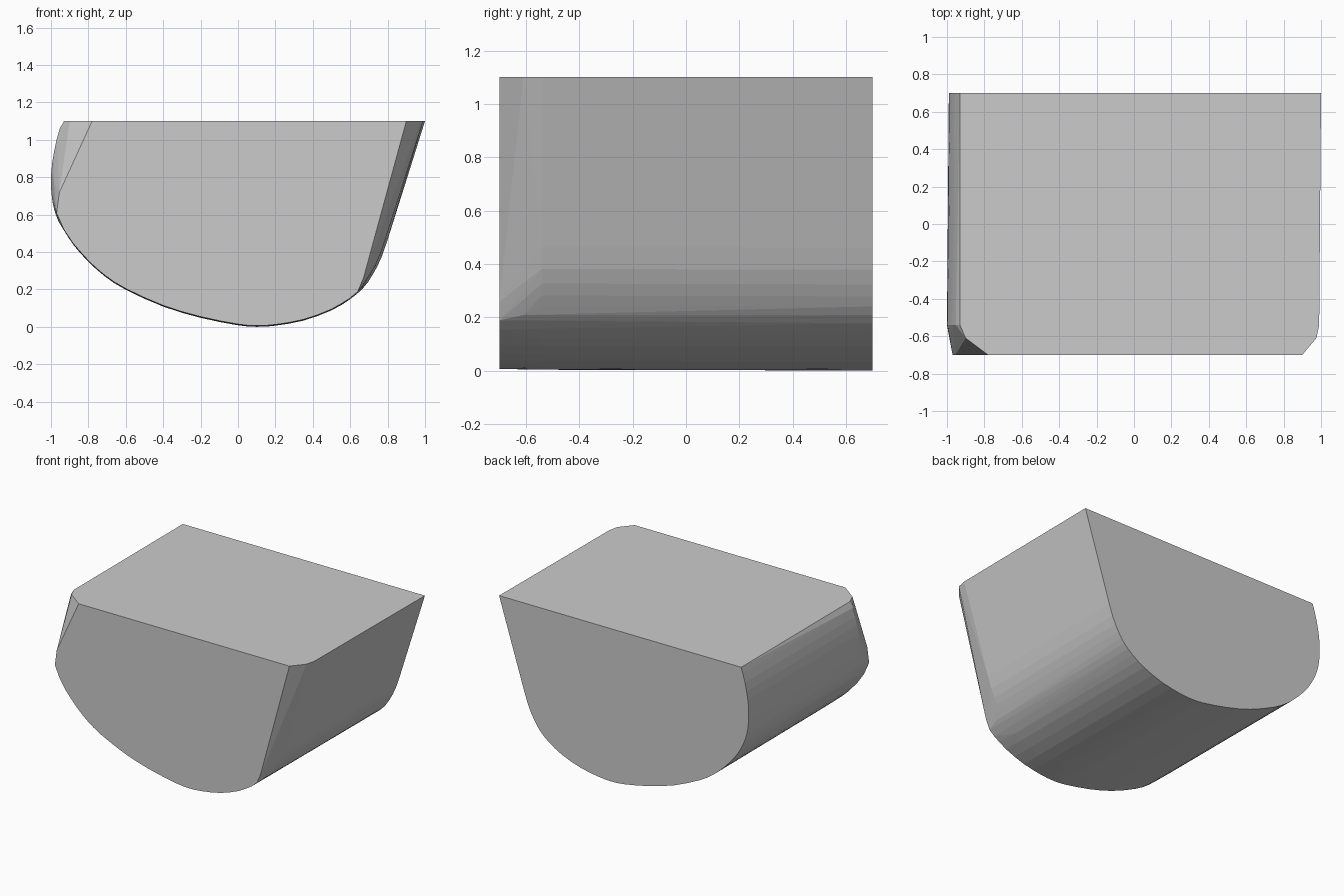
import bpy, bmesh
from mathutils import Vector

if "Cube" in bpy.data.objects:
    bpy.data.objects.remove(bpy.data.objects["Cube"])


def smooth(points):
    """Insert one Catmull-Rom midpoint in every span of a 2D profile."""
    p = [Vector(q) for q in points]
    out = []
    for i in range(len(p) - 1):
        a, b, c, d = p[max(i - 1, 0)], p[i], p[i + 1], p[min(i + 2, len(p) - 1)]
        out += [b, (9 * (b + c) - a - d) / 16]
    return out + [p[-1]]


# Rounded underside shared by all cross-sections (x, z)
belly = [(-0.88, 0.44), (-0.80, 0.35), (-0.71, 0.27), (-0.60, 0.20),
         (-0.40, 0.11), (-0.20, 0.05), (0.0, 0.01), (0.1, 0.002), (0.2, 0.008),
         (0.35, 0.035), (0.50, 0.09), (0.60, 0.15)]
left = [(-0.93, 1.1), (-0.96, 1.0), (-0.983, 0.88), (-0.99, 0.78),
        (-0.984, 0.68), (-0.965, 0.60), (-0.93, 0.52)]
right = [(0.67, 0.21), (0.72, 0.28), (0.77, 0.38), (0.82, 0.53)]

back = smooth(left + belly + right) + [Vector((1.0, 1.1))]
# Section just behind the front corners, slightly fuller on the left
middle = [Vector((x * 1.01 if x < -0.94 else x, z)) for x, z in back[:-1]]
middle = [Vector((x - 0.012 if x > 0.6 else x, z + 0.003)) for x, z in middle]
middle.append(Vector((0.99, 1.1)))
# Corner section where the front chamfers begin
corner = [Vector(q) for q in [(-0.90, 1.1), (-0.985, 0.78), (-0.98, 0.66),
                              (0.66, 0.21), (0.72, 0.33), (0.975, 1.1)]]
# Front face, cut back at both sides
front = [Vector(q) for q in [(-0.78, 1.1), (-0.955, 0.72), (-0.97, 0.61), (-0.93, 0.52)]]
front += [Vector((x, z + 0.006)) for x, z in smooth(belly)]
front += [Vector(q) for q in [(0.64, 0.19), (0.67, 0.26), (0.90, 1.1)]]

# Convex solid through the sections
bm = bmesh.new()
for y, section in ((-0.7, front), (-0.61, corner), (-0.54, middle), (0.7, back)):
    for x, z in section:
        bm.verts.new((x, y, min(max(z, 0.0), 1.1)))
result = bmesh.ops.convex_hull(bm, input=bm.verts[:])
loose = [v for v in bm.verts if not v.link_faces]
bmesh.ops.delete(bm, geom=loose, context='VERTS')
bmesh.ops.dissolve_limit(bm, angle_limit=0.005, verts=bm.verts[:], edges=bm.edges[:])
bmesh.ops.recalc_face_normals(bm, faces=bm.faces[:])

# Rest on the ground
low = min(v.co.z for v in bm.verts)
for v in bm.verts:
    if v.co.z < 1.05:
        v.co.z -= low

mesh = bpy.data.meshes.new("rounded_block")
bm.to_mesh(mesh)
bm.free()
block = bpy.data.objects.new("rounded_block", mesh)
bpy.context.collection.objects.link(block)
